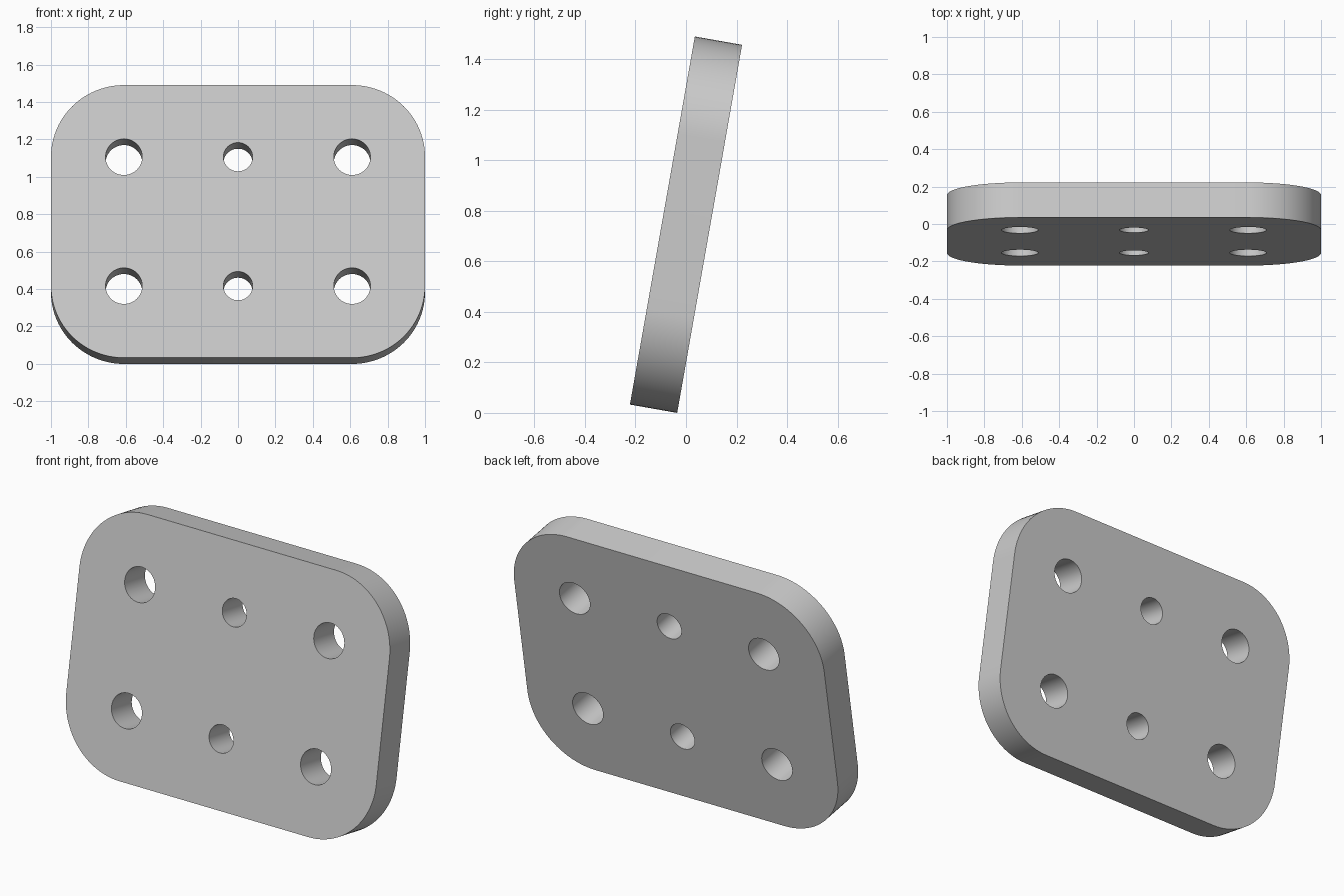
import bpy, bmesh
from math import radians, cos, sin, pi
from mathutils import Matrix

cube = bpy.data.objects.get("Cube")
if cube:
    bpy.data.objects.remove(cube, do_unlink=True)

HEIGHT, THICK, LEAN = 1.48, 0.19, radians(10)
CORNER_X, CORNER_Y, CORNER_R = 0.61, 0.35, 0.39
HOLES = [(-CORNER_X, 0.098), (0, 0.078), (CORNER_X, 0.098)]


def arc(cx, cy, r, start, sweep, steps):
    """Points along an arc, both ends included."""
    return [(cx + r * cos(start + sweep * i / steps),
             cy + r * sin(start + sweep * i / steps)) for i in range(steps + 1)]


def add_prism(bm, outline, depth):
    """Closed prism centred on the local XY plane."""
    face = bm.faces.new([bm.verts.new((x, y, -depth / 2)) for x, y in outline])
    new = bmesh.ops.extrude_face_region(bm, geom=[face])["geom"]
    verts = [v for v in new if isinstance(v, bmesh.types.BMVert)]
    bmesh.ops.translate(bm, verts=verts, vec=(0, 0, depth))


def make_object(name, outlines, depth):
    bm = bmesh.new()
    for outline in outlines:
        add_prism(bm, outline, depth)
    bmesh.ops.recalc_face_normals(bm, faces=bm.faces)
    mesh = bpy.data.meshes.new(name)
    bm.to_mesh(mesh)
    bm.free()
    obj = bpy.data.objects.new(name, mesh)
    bpy.context.collection.objects.link(obj)
    return obj


# Plate with four rounded corners
outline = []
for i, (sx, sy) in enumerate([(1, 1), (-1, 1), (-1, -1), (1, -1)]):
    outline += arc(sx * CORNER_X, sy * CORNER_Y, CORNER_R, i * pi / 2, pi / 2, 24)
plate = make_object("mounting_plate", [outline], THICK)

# Two rows of through holes, the middle ones smaller
circles = [arc(x, y, r, 0, 2 * pi, 48)[:-1]
           for x, r in HOLES for y in (-CORNER_Y, CORNER_Y)]
cutter = make_object("hole_cutter", circles, THICK * 2)
cutter.hide_render = True

# Cut the holes, then drop the cutter
bpy.ops.object.select_all(action="DESELECT")
plate.select_set(True)
bpy.context.view_layer.objects.active = plate
cut = plate.modifiers.new("holes", "BOOLEAN")
cut.operation, cut.solver, cut.object = "DIFFERENCE", "EXACT", cutter
bpy.ops.object.modifier_apply(modifier=cut.name)
bpy.data.objects.remove(cutter, do_unlink=True)

# Lean the plate back and rest its lower edge on the ground
plate.data.transform(Matrix.Rotation(pi / 2 - LEAN, 4, "X"))
rest = (HEIGHT * cos(LEAN) + THICK * sin(LEAN)) / 2
plate.data.transform(Matrix.Translation((0, 0, rest)))

# Plain grey finish
grey = bpy.data.materials.new("plain_grey")
grey.use_nodes = True
colour = (0.6, 0.6, 0.6, 1)
grey.diffuse_color = colour
grey.node_tree.nodes["Principled BSDF"].inputs["Base Color"].default_value = colour
plate.data.materials.clear()
plate.data.materials.append(grey)
bpy.ops.object.shade_smooth_by_angle(angle=radians(30))
